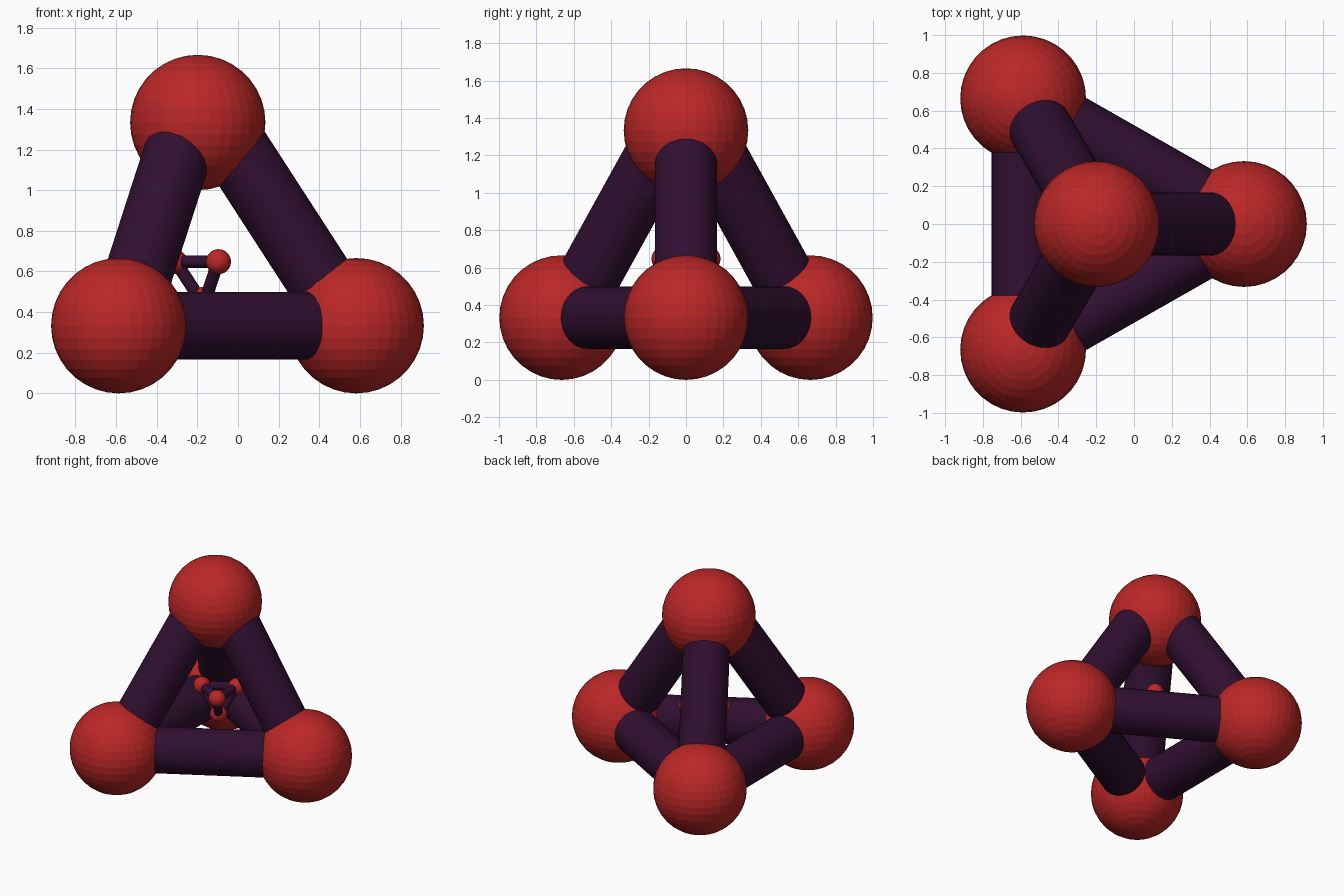
import bpy
from mathutils import Vector

if "Cube" in bpy.data.objects:
    bpy.data.objects.remove(bpy.data.objects["Cube"])


def make_mat(name, rgb):
    m = bpy.data.materials.new(name)
    m.diffuse_color = (*rgb, 1)
    m.use_nodes = True
    m.node_tree.nodes["Principled BSDF"].inputs["Base Color"].default_value = m.diffuse_color
    return m


RED = make_mat("red", (0.5, 0.02, 0.02))
PURPLE = make_mat("dark purple", (0.03, 0.005, 0.03))


def ball(name, pos, r):
    bpy.ops.mesh.primitive_uv_sphere_add(segments=36, ring_count=18, radius=r, location=pos)
    ob = bpy.context.object
    ob.name = name
    ob.data.materials.append(RED)


def rod(name, a, b, r):
    d = b - a
    bpy.ops.mesh.primitive_cylinder_add(vertices=36, radius=r, depth=d.length, location=(a + b) / 2)
    ob = bpy.context.object
    ob.name = name
    ob.rotation_mode = 'QUATERNION'
    ob.rotation_quaternion = d.to_track_quat('Z', 'Y')
    ob.data.materials.append(PURPLE)


# Tetrahedron frame: three base corners and an apex
BASE = [Vector((-0.587, -0.665, 0.333)), Vector((0.582, 0, 0.333)), Vector((-0.587, 0.665, 0.333))]
APEX = Vector((-0.198, 0, 1.333))


def frame(prefix, place, s):
    for i, p in enumerate(BASE):
        ball(f"{prefix}_base_ball_{i}", place(p), 0.333 * s)
        rod(f"{prefix}_base_rod_{i}", place(p), place(BASE[(i + 1) % 3]), 0.167 * s)
        # slanted rods run a little steeper than the line between ball centres
        low = Vector((p.x, p.y, 0.285))
        high = Vector((APEX.x, APEX.y, 1.49))
        rod(f"{prefix}_side_rod_{i}", place(low.lerp(high, 0.04)), place(low.lerp(high, 0.88)), 0.167 * s)
    ball(f"{prefix}_apex_ball", place(APEX), 0.333 * s)


# Large outer frame, and a small upside-down copy inside it
S = 0.185
frame("outer", lambda p: Vector(p), 1.0)
frame("inner", lambda p: Vector((-0.168 - S * (p.x - APEX.x), S * p.y, 0.648 - S * (p.z - 0.333))), S)
